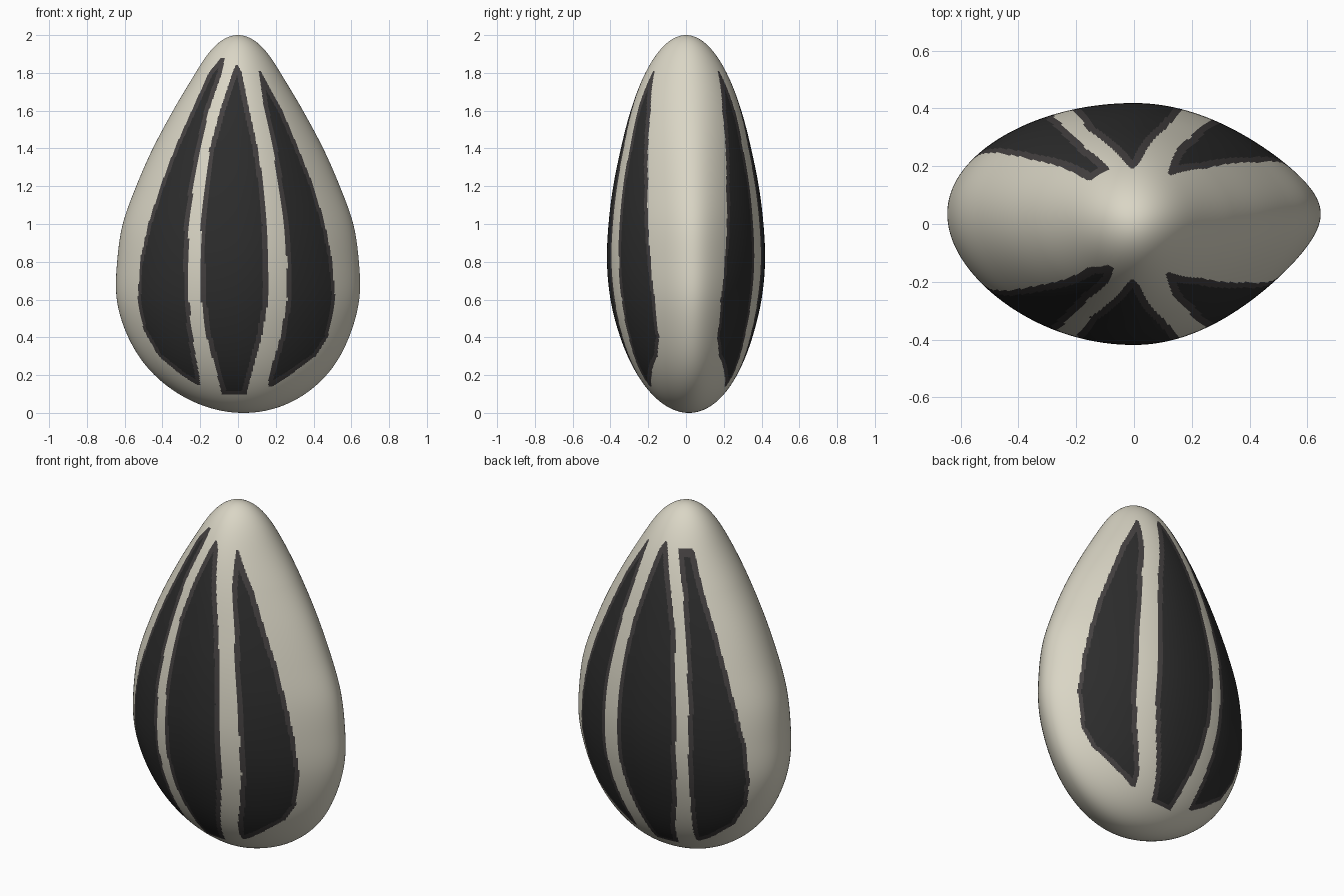
import bpy, math
from math import sin, cos, pi

if "Cube" in bpy.data.objects:
    bpy.data.objects.remove(bpy.data.objects["Cube"])

RINGS, SEGS = 330, 400

# Half width and half depth at z = 0, 0.2 ... 2, relative to a sphere of radius 1
WIDTH = [.77, .758, .73, .70, .653, .61, .55, .492, .43, .375, .36]
DEPTH = [.44, .438, .437, .436, .427, .41, .393, .376, .366, .358, .35]


def smooth(table, z):
    u = min(max(z / .2, 0), 9.9999)
    i = int(u)
    f = u - i
    p1, p2 = table[i], table[i + 1]
    p0 = table[i - 1] if i > 0 else 2 * p1 - p2
    p3 = table[i + 2] if i < 9 else 2 * p2 - p1
    return .5 * (2 * p1 + (p2 - p0) * f + (2 * p0 - 5 * p1 + 4 * p2 - p3) * f * f
                 + (3 * p1 - p0 - 3 * p2 + p3) * f ** 3)


def shell(phi, t):
    z = 1 - cos(phi)
    a = smooth(WIDTH, z) * sin(phi)
    b = smooth(DEPTH, z) * sin(phi)
    c, s, k = cos(t), sin(t), a / .645
    pinch = .35 if c > 0 else .06          # one rim is sharper than the other
    low = max(0, 1 - z / .6) ** 2
    x = a * c + .03 * low
    y = b * s * (1 - pinch * c * c * k) + .035 * c * c * k + .015 * low
    return x, y, z


# Stripe outlines: (z, left x, right x) from bottom to top
STRIPES = [
    [(.15, -.22, -.2), (.2, -.3, -.205), (.3, -.42, -.225), (.44, -.5, -.245),
     (.6, -.53, -.26), (.8, -.52, -.265), (1, -.475, -.26), (1.2, -.41, -.235),
     (1.4, -.335, -.2), (1.6, -.245, -.155), (1.8, -.155, -.085), (1.88, -.09, -.07)],
    [(.1, -.085, .045), (.2, -.11, .07), (.4, -.165, .125), (.6, -.195, .16),
     (.8, -.2, .16), (1, -.195, .155), (1.2, -.175, .135), (1.4, -.15, .105),
     (1.6, -.095, .06), (1.8, -.03, .02), (1.84, -.012, 0)],
    [(.14, .16, .18), (.2, .165, .275), (.3, .195, .41), (.4, .225, .475),
     (.6, .26, .515), (.8, .26, .5), (1, .245, .46), (1.2, .215, .4),
     (1.4, .185, .32), (1.6, .14, .235), (1.7, .125, .18), (1.81, .11, .12)],
]


def face_colour(x, z, t):
    """0 husk, 1 stripe edge, 2 stripe core"""
    facing = abs(sin(t))
    if sin(t) > 0:
        x /= 1.06
    for n, st in enumerate(STRIPES):
        top = 1.82 if (n == 0 and sin(t) > 0) else st[-1][0]
        if not st[0][0] <= z <= top:
            continue
        for (z0, l0, r0), (z1, l1, r1) in zip(st, st[1:]):
            if z0 <= z <= z1:
                f = (z - z0) / (z1 - z0)
                l, r = l0 + (l1 - l0) * f, r0 + (r1 - r0) * f
                if l <= x <= r:
                    # true distance to slanted edges
                    dl = (x - l) / math.hypot(1, (l1 - l0) / (z1 - z0))
                    dr = (r - x) / math.hypot(1, (r1 - r0) / (z1 - z0))
                    w = .027 * facing
                    edge = min(dl, dr) < w or z - st[0][0] < .015 or top - z < .04
                    return 1 if edge else 2
    return 0


# Seed shell
verts = [(.03, .015, 0)]
for i in range(1, RINGS):
    for j in range(SEGS):
        verts.append(shell(pi * i / RINGS, 2 * pi * j / SEGS))
verts.append((0, 0, 2))
top = len(verts) - 1
faces, cols = [], []
for j in range(SEGS):
    k = (j + 1) % SEGS
    faces.append((0, 1 + k, 1 + j))
    cols.append(0)
    for i in range(RINGS - 2):
        a, b = 1 + i * SEGS, 1 + (i + 1) * SEGS
        faces.append((a + j, a + k, b + k, b + j))
        t = 2 * pi * (j + .5) / SEGS
        x, y, z = shell(pi * (i + 1.5) / RINGS, t)
        cols.append(face_colour(x, z, t))
    a = 1 + (RINGS - 2) * SEGS
    faces.append((a + j, a + k, top))
    cols.append(0)

mesh = bpy.data.meshes.new("seed_shell")
mesh.from_pydata(verts, [], faces)
for name, rgb in (("cream husk", (.70, .67, .56)),
                  ("charcoal stripe edge", (.058, .052, .052)),
                  ("black stripe", (.026, .026, .026))):
    m = bpy.data.materials.new(name)
    m.diffuse_color = (*rgb, 1)
    m.use_nodes = True
    m.node_tree.nodes["Principled BSDF"].inputs["Base Color"].default_value = m.diffuse_color
    mesh.materials.append(m)
mesh.polygons.foreach_set("material_index", cols)
mesh.polygons.foreach_set("use_smooth", [True] * len(faces))
mesh.update()
seed = bpy.data.objects.new("seed_shell", mesh)
bpy.context.collection.objects.link(seed)
